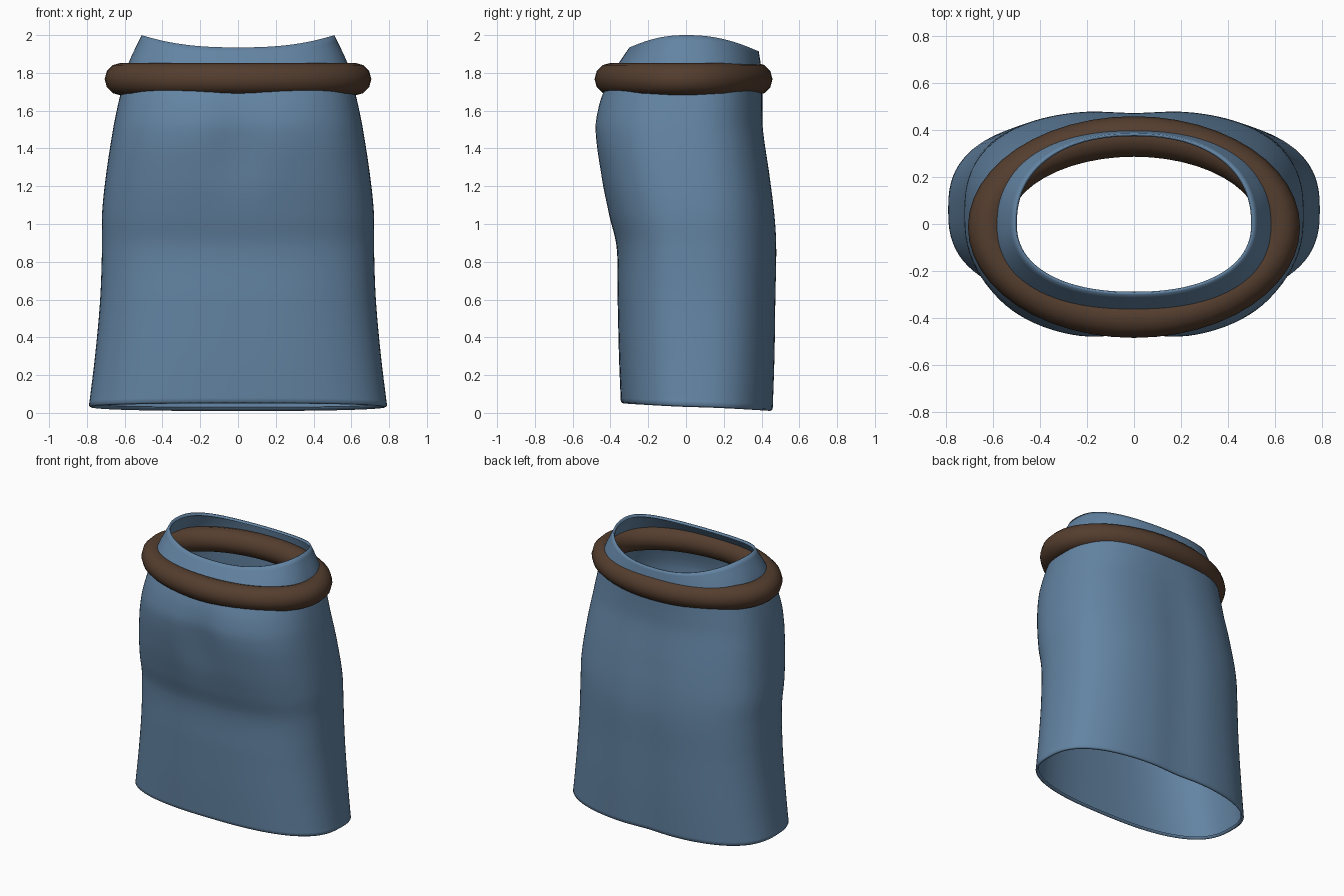
import bpy, bmesh, math

if "Cube" in bpy.data.objects:
    bpy.data.objects.remove(bpy.data.objects["Cube"])

def material(name, rgb):
    m = bpy.data.materials.new(name)
    m.diffuse_color = (*rgb, 1)
    m.use_nodes = True
    m.node_tree.nodes["Principled BSDF"].inputs["Base Color"].default_value = m.diffuse_color
    return m

BLUE = material("denim blue", (0.125, 0.23, 0.365))
BROWN = material("leather brown", (0.09, 0.048, 0.028))

# height, half width, front y, back y, y of widest point
PROFILE = [
    (0.03, 0.79, -0.345, 0.465, 0.06),
    (0.30, 0.757, -0.355, 0.475, 0.06),
    (0.60, 0.73, -0.362, 0.48, 0.06),
    (0.88, 0.72, -0.368, 0.485, 0.05),
    (1.05, 0.72, -0.41, 0.475, 0.04),
    (1.25, 0.70, -0.455, 0.45, 0.02),
    (1.50, 0.662, -0.49, 0.412, 0.0),
    (1.62, 0.638, -0.472, 0.406, 0.0),
    (1.72, 0.614, -0.435, 0.405, 0.0),
    (1.85, 0.58, -0.375, 0.40, 0.0),
    (2.00, 0.51, -0.30, 0.385, 0.0),
]

def section(z):
    """Smooth interpolation through the profile rows."""
    P = PROFILE
    i = max(k for k in range(len(P) - 1) if P[k][0] <= z + 1e-6)
    h = P[i + 1][0] - P[i][0]
    t = (z - P[i][0]) / h
    def slope(k, c):
        a, b = P[max(k - 1, 0)], P[min(k + 1, len(P) - 1)]
        return (b[c] - a[c]) / (b[0] - a[0]) * h
    return [(2*t**3 - 3*t*t + 1) * P[i][c] + (t**3 - 2*t*t + t) * slope(i, c)
            + (3*t*t - 2*t**3) * P[i + 1][c] + (t**3 - t*t) * slope(i + 1, c)
            for c in range(1, 5)]

def spow(v, p):
    return math.copysign(abs(v) ** p, v)

def cloth_point(z, ang, inset=0.0, dz=0.0):
    a, yf, yb, cy = section(z)
    c, s = math.cos(ang), math.sin(ang)
    n = 2.6 - 0.35 * max(0, (z - 1.4) / 0.6)
    x = (a - inset) * spow(c, 2 / n)
    depth = (yb - cy if s > 0 else cy - yf) - inset
    y = cy + depth * spow(s, 2 / n)
    # cleft between the chest lobes, shallow groove down the back
    if s < 0:
        y += 0.03 * math.exp(-(x / 0.13) ** 2 - ((z - 1.42) / 0.25) ** 2)
    else:
        y -= 0.014 * math.exp(-(x / 0.14) ** 2) * min(1, max(0, (1.7 - z) / 0.5))
    # rim dips at front and back, hem is lower at the back
    if z > 1.75:
        top = 2.0 - (0.065 if s < 0 else 0.085) * (1 - abs(x / a) ** 2.5)
        z = 1.75 + (z - 1.75) * (top - 1.75) / 0.25
    if z < 0.3:
        hem = 0.03 - 0.02 * s
        z = 0.3 - (0.3 - z) * (0.3 - hem) / 0.27
    return (x, y, z + dz)

def loft(name, rings, closed, mat):
    bm = bmesh.new()
    rows = [[bm.verts.new(p) for p in r] for r in rings]
    for i in range(len(rows) if closed else len(rows) - 1):
        lo, hi = rows[i], rows[(i + 1) % len(rows)]
        for j in range(len(lo)):
            k = (j + 1) % len(lo)
            bm.faces.new((lo[j], lo[k], hi[k], hi[j])).smooth = True
    me = bpy.data.meshes.new(name)
    bm.to_mesh(me)
    bm.free()
    me.materials.append(mat)
    ob = bpy.data.objects.new(name, me)
    bpy.context.collection.objects.link(ob)
    return ob

# Garment tube, open at both ends, with narrow folded hems
N, ROWS = 96, 64
angles = [2 * math.pi * j / N for j in range(N)]
steps = [(0.03, 0.02, 0.02), (0.03, 0.012, 0.0)]
steps += [(0.03 + 1.97 * i / ROWS, 0, 0.008 if i == 0 else 0) for i in range(ROWS + 1)]
steps += [(2.0, 0.008, 0.0), (2.0, 0.012, -0.015)]
loft("garment_tube", [[cloth_point(z, t, ins, dz) for t in angles]
                      for z, ins, dz in steps], False, BLUE)

# Oval collar ring
M = 12
rings = []
for i in range(M):
    p = 2 * math.pi * i / M
    r, h = 0.086 * math.cos(p), 0.086 * math.sin(p)
    rings.append([((0.62 + r) * math.cos(t), -0.013 + (0.385 + r) * math.sin(t), 1.767 + h)
                  for t in angles[::2]])
loft("collar_ring", rings, True, BROWN)
